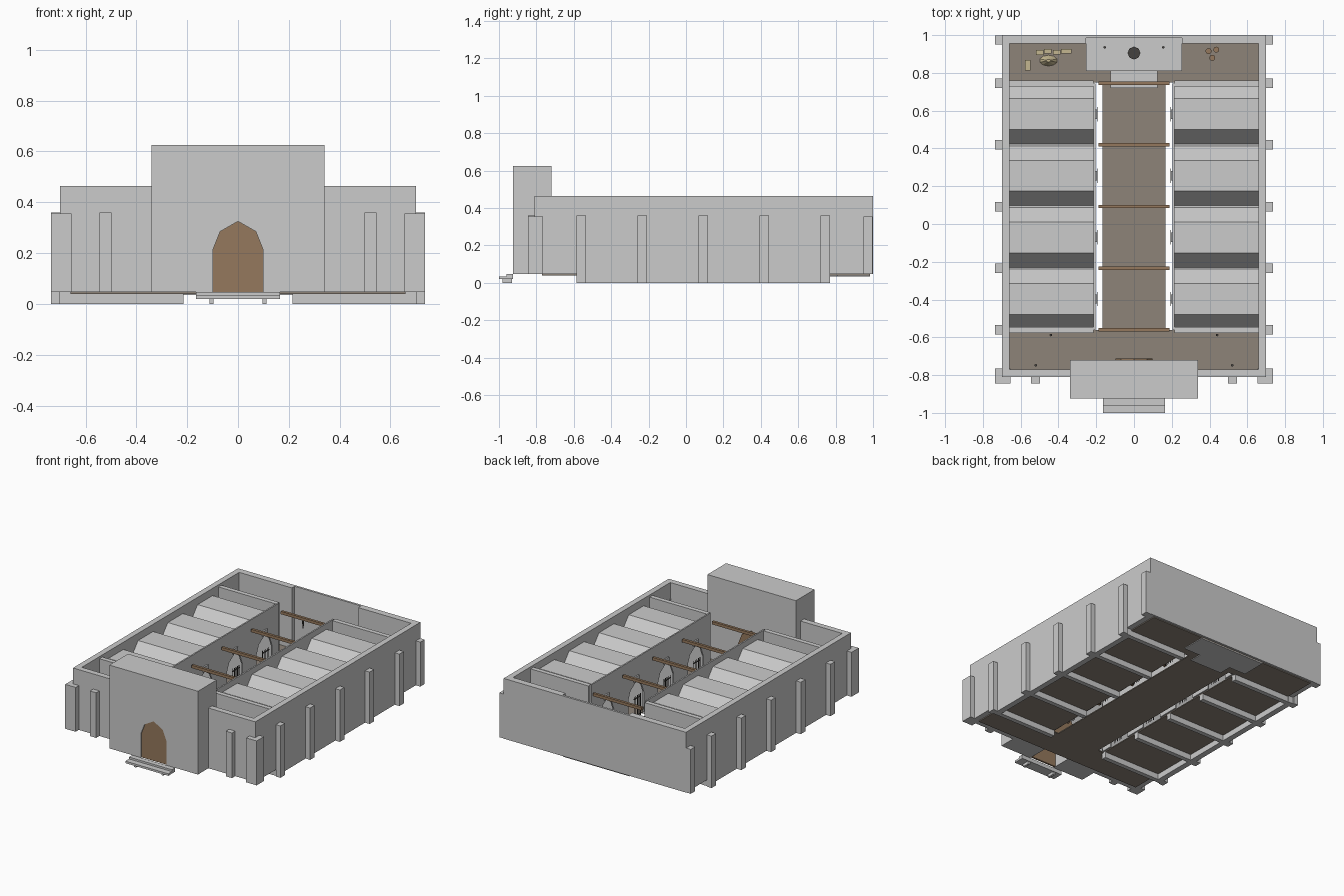
import bpy, math

if "Cube" in bpy.data.objects:
    bpy.data.objects.remove(bpy.data.objects["Cube"])


def mat(name, c):
    m = bpy.data.materials.new(name)
    m.diffuse_color = (*c, 1)
    m.use_nodes = True
    m.node_tree.nodes["Principled BSDF"].inputs["Base Color"].default_value = m.diffuse_color
    return m


WOOD = mat("wood", (0.30, 0.19, 0.11))
FLOOR = mat("floor_brown", (0.27, 0.23, 0.19))
STRAW = mat("straw", (0.55, 0.47, 0.28))
IRON = mat("iron", (0.06, 0.055, 0.05))


def mesh(name, verts, faces, m=None):
    me = bpy.data.meshes.new(name)
    me.from_pydata(verts, [], faces)
    me.update()
    ob = bpy.data.objects.new(name, me)
    bpy.context.collection.objects.link(ob)
    if m:
        me.materials.append(m)
    return ob


def box(name, x0, x1, y0, y1, z0, z1, m=None):
    x0, x1 = sorted((x0, x1))
    v = [(x, y, z) for z in (z0, z1) for x, y in ((x0, y0), (x1, y0), (x1, y1), (x0, y1))]
    f = [(3, 2, 1, 0), (4, 5, 6, 7)] + [(i, (i + 1) % 4, 4 + (i + 1) % 4, 4 + i) for i in range(4)]
    return mesh(name, v, f, m)


def prism(name, pts, a, b, axis, m=None):
    """Extrude a (u, z) outline from a to b along axis 'x' or 'y'."""
    n = len(pts)
    if axis == 'y':
        v = [(u, d, z) for d in (a, b) for u, z in pts]
    else:
        v = [(d, u, z) for d in (a, b) for u, z in pts]
    f = [tuple(range(n)), tuple(range(2 * n - 1, n - 1, -1))]
    f += [(i, n + i, n + (i + 1) % n, (i + 1) % n) for i in range(n)]
    ob = mesh(name, v, f, m)
    import bmesh
    bm = bmesh.new()
    bm.from_mesh(ob.data)
    bmesh.ops.recalc_face_normals(bm, faces=bm.faces)
    bm.to_mesh(ob.data)
    bm.free()
    return ob


def cylinder(name, x, y, z, r, h, m, r2=None, n=8):
    bpy.ops.mesh.primitive_cone_add(vertices=n, radius1=r, radius2=r if r2 is None else r2,
                                    depth=h, location=(x, y, z + h / 2))
    ob = bpy.context.object
    ob.name = name
    ob.data.materials.append(m)
    return ob


B, H = 0.047, 0.465                       # floor level, wall top
BAYS = [-0.56 + 0.3262 * i for i in range(5)]

# gatehouse with pointed passage, door leaves
arch = [(0.098, B), (0.098, 0.215), (0.07, 0.285), (0, 0.325),
        (-0.07, 0.285), (-0.098, 0.215), (-0.098, B)]
prism("gatehouse", [(-0.34, B), (-0.34, 0.625), (0.34, 0.625), (0.34, B)] + arch, -0.925, -0.72, 'y')
prism("front_door", arch, -0.918, -0.905, 'y', WOOD)
prism("inner_door", arch, -0.722, -0.711, 'y', WOOD)

# entrance steps
box("upper_step", -0.165, 0.165, -0.96, -0.925, 0.034, B)
box("lower_step", -0.165, 0.165, -1.0, -0.925, 0.02, 0.034)
for s in (-1, 1):
    box("step_support", s * 0.097, s * 0.113, -0.98, -0.93, 0, 0.02)

# back wall with shallow niche
box("back_wall", -0.70, 0.70, 0.985, 1.0, B, H)
for s in (-1, 1):
    box("back_wall_inner", s * 0.255, s * 0.70, 0.955, 0.985, B, H)

# floors
box("front_floor", -0.66, 0.66, -0.77, -0.56, 0.04, B, FLOOR)
box("nave_floor", -0.168, 0.168, -0.56, 0.765, 0.04, B, FLOOR)
box("back_floor", -0.66, 0.66, 0.75, 0.985, 0.04, B, FLOOR)

for s in (-1, 1):
    # outer walls
    box("front_wall", s * 0.34, s * 0.70, -0.81, -0.77, B, H)
    box("side_wall_front", s * 0.66, s * 0.70, -0.77, -0.577, B, H)
    box("side_wall", s * 0.66, s * 0.70, -0.577, 0.763, 0, H)
    box("side_wall_back", s * 0.66, s * 0.70, 0.763, 0.985, B, H)
    # buttresses
    box("corner_buttress", s * 0.655, s * 0.735, -0.845, -0.765, B, 0.355)
    box("front_buttress", s * 0.498, s * 0.545, -0.845, -0.81, B, 0.36)
    box("rear_buttress", s * 0.70, s * 0.735, 0.95, 0.998, B, 0.355)
    box("aisle_floor", s * 0.215, s * 0.66, -0.56, 0.75, 0.04, B, FLOOR)
    for i, y in enumerate(BAYS):
        box("side_buttress", s * 0.70, s * 0.735, y - 0.025, y + 0.025, 0, 0.36)
        end = i in (0, 4)
        box("cross_wall", s * 0.215, s * 0.66, y - 0.016, y + 0.016, 0, 0.45 if end else 0.325)
    for y in BAYS[:-1]:
        c = y + 0.163
        # vault over each aisle bay
        prof = [(c - 0.163, 0.32), (c - 0.082, 0.415), (c + 0.082, 0.415), (c + 0.163, 0.32)]
        xs = sorted((s * 0.215, s * 0.66))
        mesh("bay_vault", [(x, u, z) for x in xs for u, z in prof],
             [(j, j + 4, j + 5, j + 1) for j in range(3)])
        # arcade wall bay with pointed opening
        op = [(c + 0.085, B), (c + 0.085, 0.19), (c + 0.06, 0.25), (c, 0.29),
              (c - 0.06, 0.25), (c - 0.085, 0.19), (c - 0.085, B)]
        prism("arcade_wall", [(c - 0.163, B), (c - 0.163, 0.455), (c + 0.163, 0.455),
                              (c + 0.163, B)] + op, s * 0.205, s * 0.215, 'x')
        box("keystone", s * 0.195, s * 0.205, c - 0.025, c + 0.025, 0.295, 0.33)
        for k in range(-2, 3):
            box("cell_bar", s * 0.193, s * 0.196, c + k * 0.017 - 0.002,
                c + k * 0.017 + 0.002, B, 0.20, IRON)
        box("bar_rail", s * 0.192, s * 0.197, c - 0.038, c + 0.038, 0.18, 0.186, IRON)

# tie beams over the nave
for y in BAYS:
    box("tie_beam", -0.187, 0.187, y - 0.009, y + 0.009, 0.385, 0.405, WOOD)

# rear platform and brazier
box("platform", -0.255, 0.255, 0.81, 0.985, 0.035, 0.075)
box("platform_step", -0.125, 0.125, 0.72, 0.81, 0.035, 0.06)
cylinder("brazier_foot", 0, 0.905, 0.075, 0.022, 0.045, IRON, 0.01)
cylinder("brazier_bowl", 0, 0.905, 0.12, 0.018, 0.03, IRON, 0.034)

# barrels
for x, y in ((0.395, 0.915), (0.436, 0.923), (0.414, 0.88)):
    cylinder("barrel", x, y, B, 0.016, 0.045, WOOD, n=10)

# straw heap and bales
for x, y, w, d in ((-0.498, 0.908, 0.02, 0.012), (-0.456, 0.914, 0.02, 0.012), (-0.41, 0.91, 0.02, 0.012),
                   (-0.358, 0.914, 0.028, 0.012), (-0.562, 0.84, 0.014, 0.028)):
    box("straw_bale", x - w, x + w, y - d, y + d, B, B + 0.026, STRAW)
heap = cylinder("straw_heap", -0.453, 0.865, B, 0.048, 0.035, STRAW, 0.012, 10)
heap.scale.y = 0.6

# wall torches
for s in (-1, 1):
    for x, y in ((0.155, 0.935), (0.44, -0.588), (0.52, -0.748)):
        cylinder("wall_torch", s * x, y, 0.22, 0.003, 0.05, IRON, 0.007, 6)
